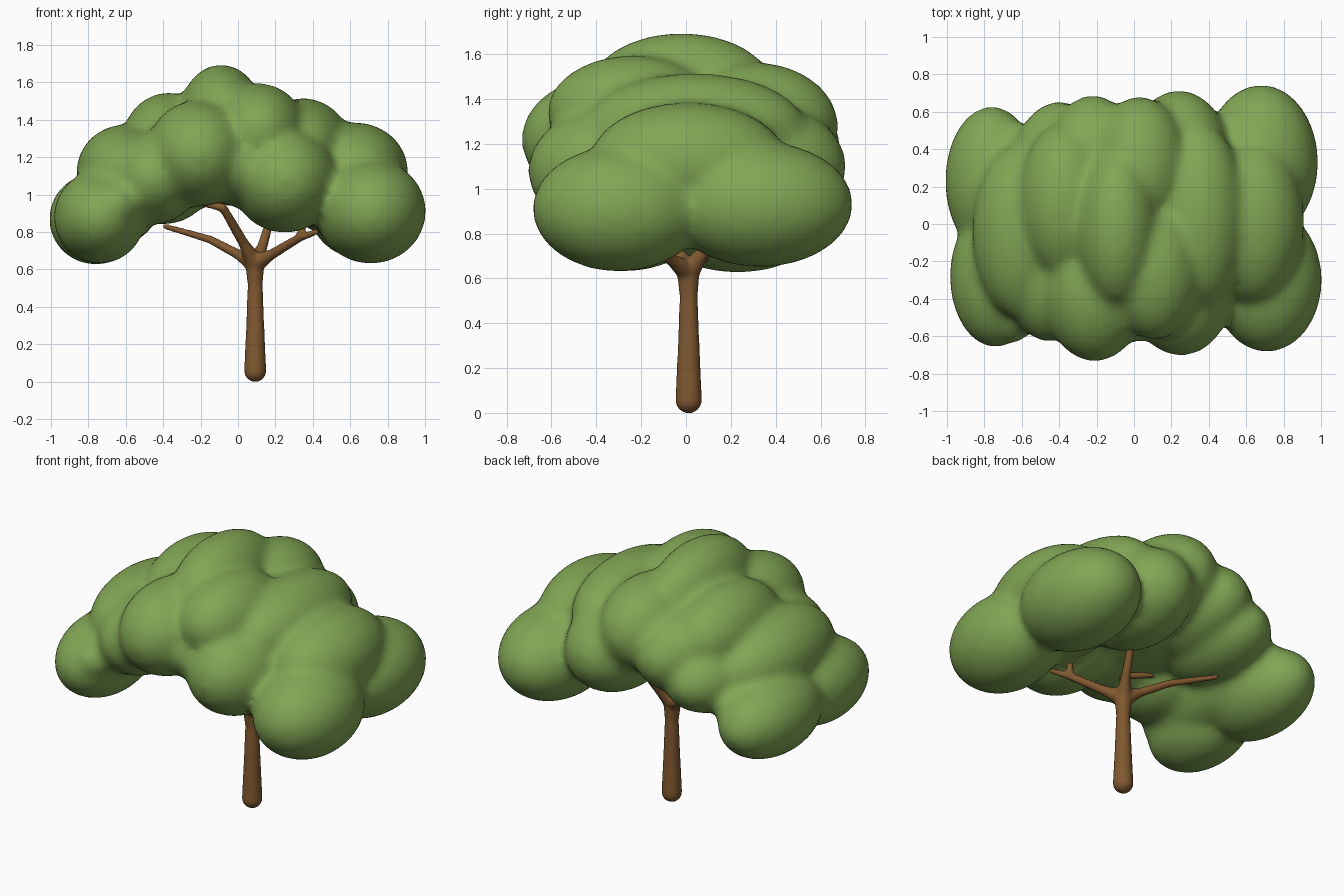
import bpy, bmesh
from mathutils import Matrix, Vector


def material(name, color):
    m = bpy.data.materials.new(name)
    m.diffuse_color = color
    return m


def finish(bm, name, mat, voxel, smooth):
    # Fuse overlapping pieces into one smooth skin
    me = bpy.data.meshes.new(name)
    bm.to_mesh(me)
    bm.free()
    ob = bpy.data.objects.new(name, me)
    bpy.context.collection.objects.link(ob)
    me.materials.append(mat)
    r = ob.modifiers.new("fuse", 'REMESH')
    r.mode = 'VOXEL'
    r.voxel_size = voxel
    r.use_smooth_shade = True
    s = ob.modifiers.new("soften", 'SMOOTH')
    s.factor = 0.5
    s.iterations = smooth
    return ob


def ball(bm, c, r):
    m = Matrix.Translation(c) @ Matrix.Diagonal((*r, 1))
    bmesh.ops.create_icosphere(bm, subdivisions=4, radius=1, matrix=m)


def limb(bm, points):
    # Tapered limb through (x, y, z, radius) points with round ends
    for x, y, z, r in points:
        ball(bm, (x, y, z), (r, r, r))
    for a, b in zip(points, points[1:]):
        p, q = Vector(a[:3]), Vector(b[:3])
        d = q - p
        m = Matrix.Translation((p + q) / 2) @ d.to_track_quat('Z', 'Y').to_matrix().to_4x4()
        bmesh.ops.create_cone(bm, cap_ends=True, segments=20, radius1=a[3],
                              radius2=b[3], depth=d.length, matrix=m)


green = material("leaf green", (0.22, 0.38, 0.09, 1))
brown = material("bark brown", (0.22, 0.10, 0.03, 1))

# Foliage clumps: centre, then radii
clumps = [
    # right side
    ((0.71, -0.30, 0.91), (0.295, 0.385, 0.28)),
    ((0.68, 0.33, 0.93), (0.305, 0.415, 0.28)),
    ((0.63, 0.01, 1.12), (0.28, 0.44, 0.265)),
    # left side
    ((-0.74, -0.28, 0.88), (0.245, 0.38, 0.25)),
    ((-0.76, 0.23, 0.87), (0.25, 0.40, 0.245)),
    ((-0.65, -0.04, 0.95), (0.23, 0.60, 0.22)),
    ((-0.60, -0.04, 1.12), (0.265, 0.47, 0.255)),
    # front
    ((-0.21, -0.35, 1.22), (0.28, 0.385, 0.285)),
    ((-0.45, -0.26, 1.09), (0.25, 0.37, 0.25)),
    ((0.25, -0.33, 1.08), (0.285, 0.375, 0.285)),
    ((0.11, -0.24, 1.34), (0.25, 0.38, 0.255)),
    ((0.02, -0.29, 1.16), (0.21, 0.34, 0.23)),
    # back
    ((0.24, 0.32, 1.10), (0.285, 0.395, 0.285)),
    ((0.03, 0.30, 1.28), (0.27, 0.38, 0.285)),
    ((-0.22, 0.28, 1.19), (0.26, 0.41, 0.26)),
    ((-0.37, 0.12, 1.28), (0.25, 0.42, 0.265)),
    ((-0.40, 0.27, 1.07), (0.26, 0.385, 0.23)),
    # crown and middle
    ((0.35, 0.04, 1.26), (0.25, 0.50, 0.255)),
    ((-0.09, -0.02, 1.43), (0.22, 0.42, 0.265)),
    ((0.0, 0.0, 1.15), (0.50, 0.45, 0.21)),
    ((0.47, 0.02, 1.02), (0.20, 0.54, 0.23)),
]
bm = bmesh.new()
for c, r in clumps:
    ball(bm, c, r)
finish(bm, "foliage", green, 0.027, 9)

# Trunk and branches
fork = (0.09, 0.01, 0.63, 0.052)
limbs = [
    [(0.092, 0.012, 0.057, 0.06), (0.092, 0.012, 0.30, 0.049),
     (0.092, 0.012, 0.52, 0.041), fork],
    [fork, (0.0, 0.06, 0.68, 0.028), (-0.15, 0.14, 0.76, 0.023), (-0.39, 0.28, 0.83, 0.017)],
    [fork, (0.03, -0.06, 0.74, 0.029), (-0.08, -0.19, 0.93, 0.024), (-0.30, -0.10, 0.98, 0.017)],
    [fork, (0.13, 0.08, 0.72, 0.029), (0.17, 0.17, 0.86, 0.024), (0.20, 0.22, 1.02, 0.017)],
    [fork, (0.18, -0.06, 0.68, 0.029), (0.33, -0.18, 0.77, 0.024), (0.36, -0.15, 0.90, 0.017)],
    [(0.33, -0.18, 0.77, 0.024), (0.42, -0.24, 0.80, 0.017)],
]
bm = bmesh.new()
for pts in limbs:
    limb(bm, pts)
finish(bm, "trunk", brown, 0.010, 12)
